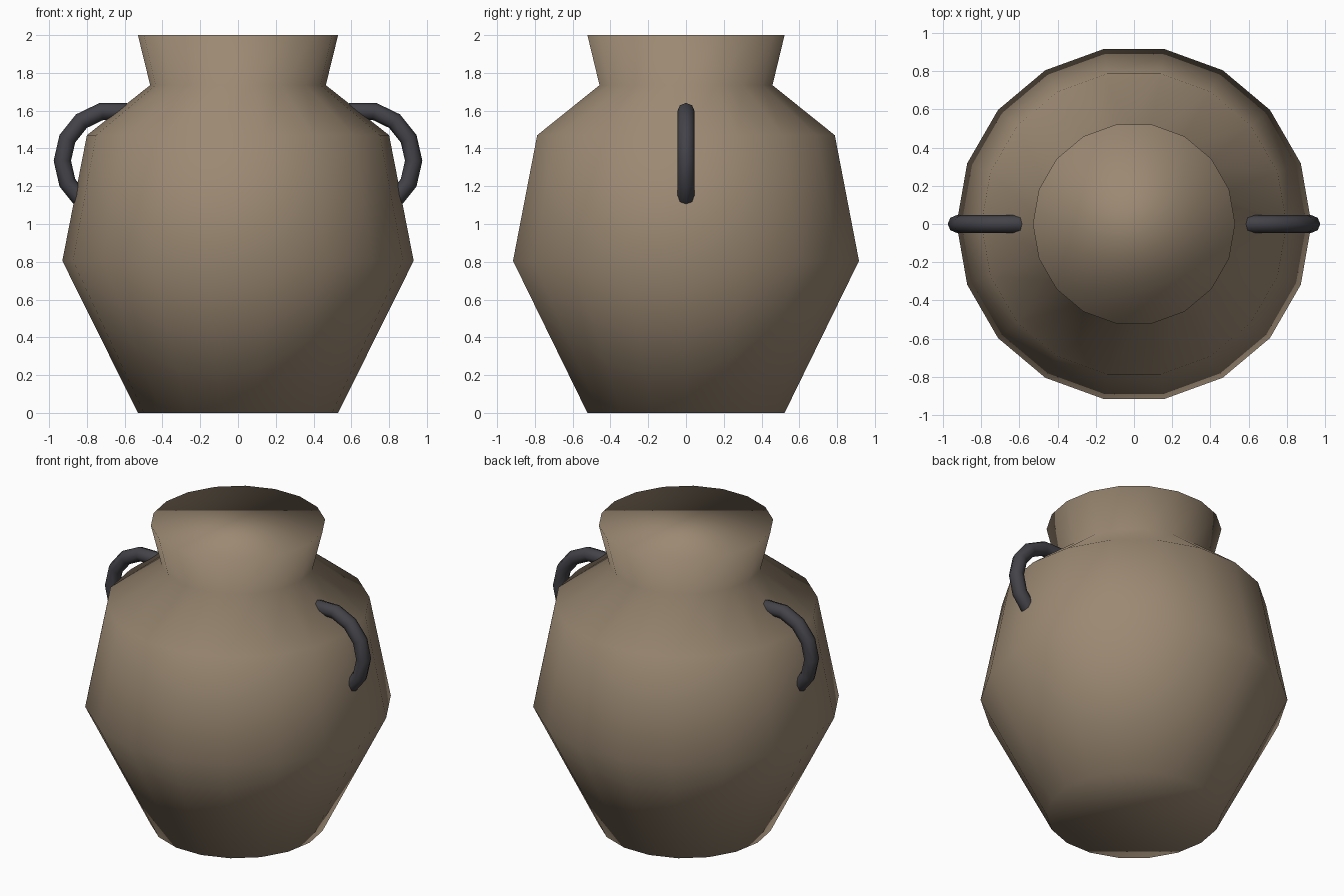
import bpy, bmesh
from math import cos, sin, pi, tau

if "Cube" in bpy.data.objects:
    bpy.data.objects.remove(bpy.data.objects["Cube"])


def material(name, color):
    m = bpy.data.materials.new(name)
    m.diffuse_color = (*color, 1)
    m.use_nodes = True
    m.node_tree.nodes["Principled BSDF"].inputs["Base Color"].default_value = m.diffuse_color
    return m


def add_object(name, bm, mat):
    bmesh.ops.recalc_face_normals(bm, faces=bm.faces)
    for f in bm.faces:
        f.smooth = True
    me = bpy.data.meshes.new(name)
    bm.to_mesh(me)
    bm.free()
    me.materials.append(mat)
    ob = bpy.data.objects.new(name, me)
    bpy.context.collection.objects.link(ob)
    return ob


def bridge(bm, a, b):
    n = len(a)
    for i in range(n):
        j = (i + 1) % n
        bm.faces.new((a[i], a[j], b[j], b[i]))


clay = material("clay", (0.33, 0.25, 0.17))
iron = material("iron", (0.055, 0.055, 0.065))

# Vase body: 18-sided closed profile, smooth all over
SIDES = 18
profile = [(0.53, 0), (0.93, 0.805), (0.80, 1.47), (0.465, 1.735), (0.53, 2.0)]
bm = bmesh.new()
rings = [[bm.verts.new((r * cos(tau * i / SIDES), r * sin(tau * i / SIDES), z))
          for i in range(SIDES)] for r, z in profile]
for a, b in zip(rings, rings[1:]):
    bridge(bm, a, b)
bm.faces.new(rings[0])
bm.faces.new(rings[-1])
add_object("vase_body", bm, clay)


# Ring handles, sunk into the shoulder on both sides
def handle(name, side, major=0.268, minor=0.046, seg=14, sub=8):
    bm = bmesh.new()
    loops = []
    for i in range(seg):
        a = tau * i / seg
        loop = []
        for k in range(sub):
            b = tau * k / sub
            r = major + minor * cos(b)
            loop.append(bm.verts.new((side * (0.662 + r * cos(a)), minor * sin(b),
                                      1.335 + r * sin(a))))
        loops.append(loop)
    for i in range(seg):
        bridge(bm, loops[i], loops[(i + 1) % seg])
    add_object(name, bm, iron)


handle("handle_right", 1)
handle("handle_left", -1)
